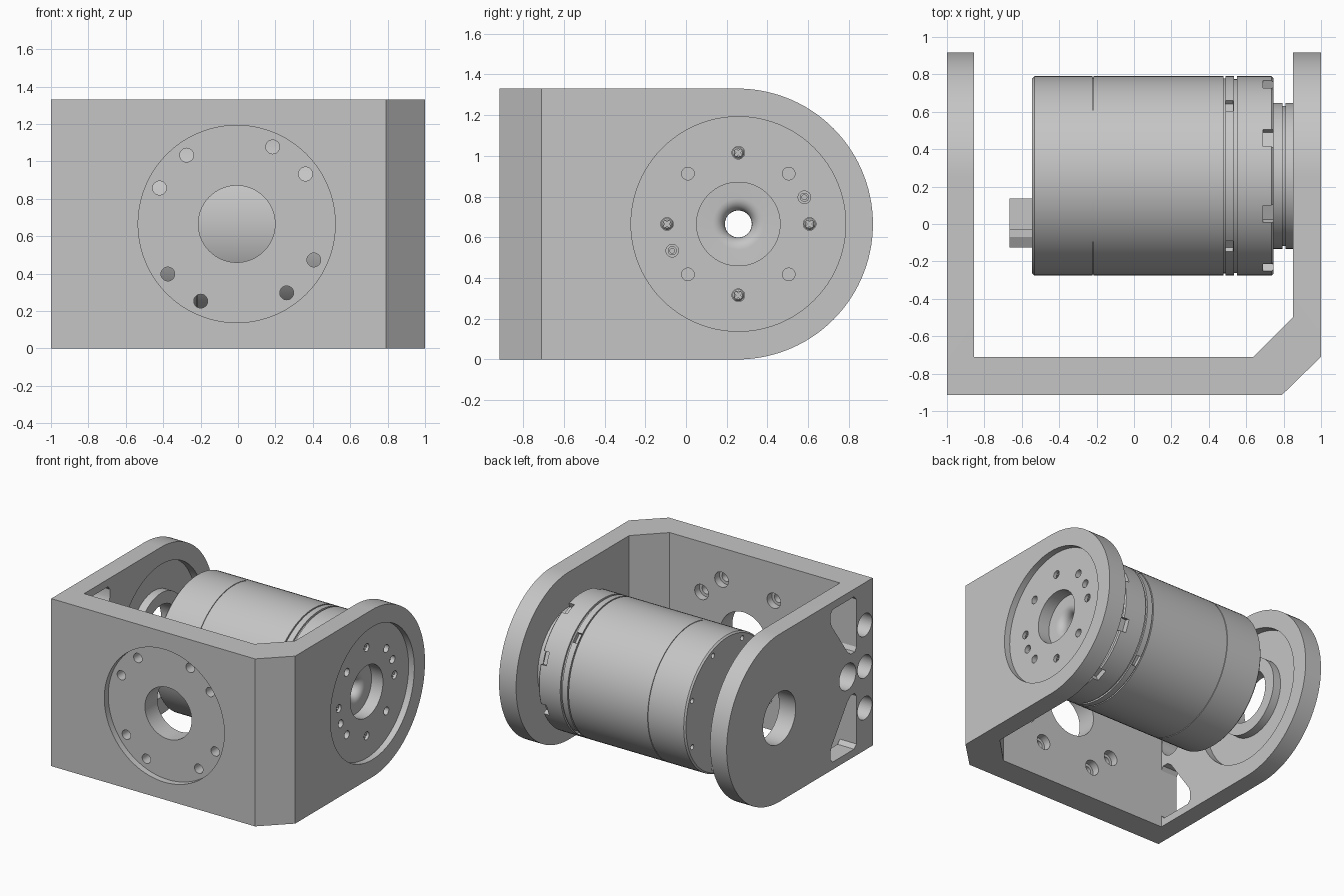
import bpy, bmesh
from math import pi, cos, sin, radians

cube = bpy.data.objects.get("Cube")
if cube:
    bpy.data.objects.remove(cube, do_unlink=True)

grey = bpy.data.materials.new("machined grey")
grey.use_nodes = True
grey.diffuse_color = (0.56, 0.56, 0.56, 1)
grey.node_tree.nodes["Principled BSDF"].inputs["Base Color"].default_value = grey.diffuse_color

H = 1.33              # bracket height
CZ = H / 2            # motor axis height
CY = 0.257            # motor axis depth
BOLT = 0.35           # bolt circle radius
PLACE = {"x": lambda u, v, w: (w, u, v),
         "y": lambda u, v, w: (u, w, v),
         "z": lambda u, v, w: (u, v, w)}


def skin(name, rings, closed=False):
    """Join equal rings of points into a solid."""
    bm = bmesh.new()
    loops = [[bm.verts.new(p) for p in ring] for ring in rings]
    n = len(loops[0])
    pairs = list(zip(loops, loops[1:])) + ([(loops[-1], loops[0])] if closed else [])
    for a, b in pairs:
        for i in range(n):
            j = (i + 1) % n
            bm.faces.new((a[i], a[j], b[j], b[i]))
    if not closed:
        bm.faces.new(loops[0])
        bm.faces.new(loops[-1])
    bmesh.ops.recalc_face_normals(bm, faces=bm.faces)
    mesh = bpy.data.meshes.new(name)
    bm.to_mesh(mesh)
    bm.free()
    mesh.materials.append(grey)
    ob = bpy.data.objects.new(name, mesh)
    bpy.context.collection.objects.link(ob)
    return ob


def prism(name, pts, axis, lo, hi):
    return skin(name, [[PLACE[axis](u, v, w) for u, v in pts] for w in (lo, hi)])


def lathe(name, profile, axis, cu, cv, closed=False, n=32):
    """Turn (position along axis, radius) pairs about an axis."""
    rings = [[PLACE[axis](cu + r * cos(2 * pi * i / n), cv + r * sin(2 * pi * i / n), w)
              for i in range(n)] for w, r in profile]
    return skin(name, rings, closed)


def carve(target, cutter, operation="DIFFERENCE"):
    mod = target.modifiers.new("cut", "BOOLEAN")
    mod.operation = operation
    mod.solver = "EXACT"
    mod.object = cutter
    cutter.hide_render = True
    bpy.context.view_layer.objects.active = target
    bpy.ops.object.modifier_apply(modifier=mod.name)
    bpy.data.objects.remove(cutter, do_unlink=True)


def polar(r, deg, cu=CY, cv=CZ):
    return cu + r * cos(radians(deg)), cv + r * sin(radians(deg))


def radial_box(r0, r1, width, deg, lo, hi):
    c, s = cos(radians(deg)), sin(radians(deg))
    h = width / 2
    pts = [(CY + r * c - t * s, CZ + r * s + t * c)
           for r, t in ((r0, -h), (r1, -h), (r1, h), (r0, h))]
    return prism("cutter", pts, "x", lo, hi)


# Bracket: U-shaped plan with one chamfered corner, trimmed to rounded arm ends
plan = [(-1, 1.2), (-1, -0.915), (0.79, -0.915), (1, -0.71), (1, 1.2),
        (0.85, 1.2), (0.85, -0.5), (0.64, -0.71), (-0.855, -0.71), (-0.855, 1.2)]
bracket = prism("bracket", plan, "z", -0.1, H + 0.1)
side = [(-1.2, H), (-1.2, 0)] + [polar(CZ, a, 0.253) for a in range(-90, 91, 3)]
carve(bracket, prism("cutter", side, "x", -1.2, 1.2), "INTERSECT")

# Front plate: round recess, central hole, counterbored bolt holes
carve(bracket, lathe("cutter", [(-1, 0.527), (-0.865, 0.527), (-0.865, 0.205), (-0.6, 0.205)],
                     "y", -0.007, CZ, n=96))
for a in (24, 36):
    for q in range(4):
        u, v = polar(0.455, a + 90 * q + (0 if a == 36 else 42), -0.007)
        if a == 24:
            u, v = polar(0.455, 65 + 90 * q, -0.007)
        carve(bracket, lathe("cutter", [(-0.9, 0.037), (-0.77, 0.037), (-0.77, 0.06), (-0.68, 0.06)],
                             "y", u, v))

# Drive-side arm: round recess, central hole, bolt holes
carve(bracket, lathe("cutter", [(1.1, 0.527), (0.95, 0.527), (0.95, 0.205), (0.8, 0.205)],
                     "x", CY, CZ, n=96))
hole_angles = [0, 45, 90, 135, 180, 225, 270, 315, 22, 202]
for a in hole_angles:
    carve(bracket, lathe("cutter", [(0.8, 0.031), (1.1, 0.031)], "x", *polar(BOLT, a)))

# Idle-side arm: ring-shaped recess on the inside and a central hole
carve(bracket, lathe("cutter", [(-0.92, 0.3), (-0.92, 0.527), (-0.8, 0.527), (-0.8, 0.3)],
                     "x", CY, CZ, closed=True, n=96))
carve(bracket, lathe("cutter", [(-1.1, 0.205), (-0.8, 0.205)], "x", CY, CZ, n=64))

# Idle-side arm: cable cut-outs and edge bores
window = [(-0.41, 1.27), (-0.68, 1.27), (-0.71, 1.24), (-0.71, 0.86),
          (-0.69, 0.83), (-0.64, 0.83), (-0.6, 0.86), (-0.4, 1.14), (-0.385, 1.18), (-0.385, 1.24)]
for flip in (False, True):
    pts = [(y, H - z if flip else z) for y, z in window]
    carve(bracket, prism("cutter", pts, "x", -1.1, -0.8))
carve(bracket, lathe("cutter", [(-1.1, 0.105), (-0.8, 0.105)], "x", -0.6, CZ))
for dz in (-0.33, 0, 0.33):
    carve(bracket, lathe("cutter", [(-1.1, 0.09), (-0.84, 0.09)], "x", -0.815, CZ + dz))

# Motor: hollow turned body with seams, grooves, output flange and flared bore
R = 0.533
profile = [(-0.545, 0.066), (-0.545, R - 0.012), (-0.533, R),
           (-0.222, R), (-0.222, R - 0.006), (-0.216, R - 0.006), (-0.216, R),
           (0.478, R), (0.478, R - 0.012), (0.488, R - 0.012), (0.488, R),
           (0.535, R), (0.535, R - 0.014), (0.552, R - 0.014), (0.552, R),
           (0.736, R), (0.745, R - 0.009), (0.745, 0.39),
           (0.795, 0.39), (0.795, 0.375), (0.81, 0.375), (0.81, 0.39), (0.85, 0.39)]
profile += [(0.79 + 0.06 * sin(radians(a)), 0.126 - 0.06 * cos(radians(a)))
            for a in range(90, -1, -15)]
motor = lathe("motor_body", profile, "x", CY, CZ, closed=True, n=96)
for k in range(8):
    carve(motor, radial_box(R - 0.045, R + 0.1, 0.1, 22.5 + 45 * k, 0.69, 0.8))
    carve(motor, lathe("cutter", [(-0.6, 0.02), (-0.5, 0.02)], "x", *polar(0.48, 22.5 + 45 * k), n=16))
for k in range(4):
    carve(motor, radial_box(R - 0.03, R + 0.1, 0.08, 45 + 90 * k, 0.489, 0.528))

# Cable connector on the rear of the motor
prism("connector", [(-0.03, 0.53), (0.135, 0.53), (0.135, 0.8), (-0.03, 0.8)], "x", -0.665, -0.54)
prism("connector_latch", [(-0.125, 0.57), (-0.03, 0.57), (-0.03, 0.76), (-0.07, 0.76), (-0.125, 0.73)],
      "x", -0.665, -0.54)

# Cross-head screws and hollow pins in the drive-side arm
for a in hole_angles:
    u, v = polar(BOLT, a)
    if a % 90 == 0:
        screw = lathe("screw", [(0.85, 0.029), (0.925, 0.029), (0.935, 0.02)], "x", u, v)
        s, t = 0.022, 0.006
        cross = [(s, -t), (s, t), (t, t), (t, s), (-t, s), (-t, t),
                 (-s, t), (-s, -t), (-t, -t), (-t, -s), (t, -s), (t, -t)]
        cross = [(u + (p - q) * 0.7, v + (p + q) * 0.7) for p, q in cross]
        carve(screw, prism("cutter", cross, "x", 0.91, 1))
    elif a in (22, 202):
        lathe("pin", [(0.85, 0.012), (0.85, 0.022), (0.92, 0.022), (0.92, 0.012)], "x", u, v, closed=True)

# Smooth the round surfaces, keep the machined edges sharp
bpy.ops.object.select_all(action="DESELECT")
for ob in bpy.context.collection.objects:
    if ob.type == "MESH":
        ob.select_set(True)
bpy.context.view_layer.objects.active = motor
bpy.ops.object.shade_smooth_by_angle(angle=radians(25))
